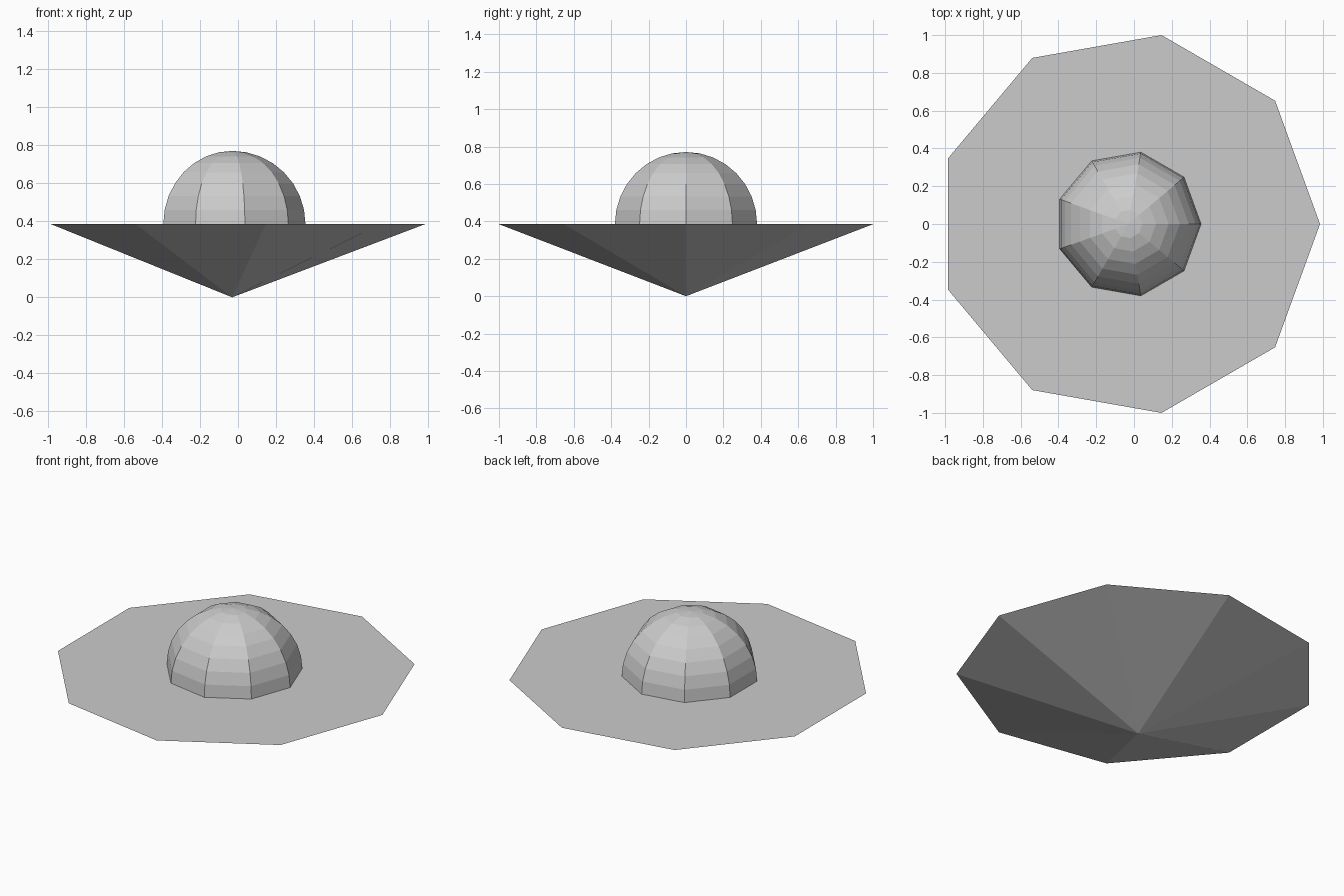
import bpy
import bmesh
import math

SIDES = 9
RIM_RADIUS = 1.0154
DOME_RADIUS = 0.386
RIM_Z = 0.385
CENTRE_X = -0.0307
BANDS = 8

cube = bpy.data.objects.get("Cube")
if cube:
    bpy.data.objects.remove(cube, do_unlink=True)

grey = bpy.data.materials.new("plain grey")
grey.use_nodes = True
colour = (0.6, 0.6, 0.6, 1)
grey.diffuse_color = colour
grey.node_tree.nodes["Principled BSDF"].inputs["Base Color"].default_value = colour


def add_object(name, bm):
    bmesh.ops.recalc_face_normals(bm, faces=bm.faces)
    mesh = bpy.data.meshes.new(name)
    bm.to_mesh(mesh)
    bm.free()
    mesh.materials.append(grey)
    obj = bpy.data.objects.new(name, mesh)
    obj.location = (CENTRE_X, 0, RIM_Z)
    bpy.context.collection.objects.link(obj)
    return obj


def add_ring(bm, radius, z):
    angles = [math.tau * i / SIDES for i in range(SIDES)]
    return [bm.verts.new((radius * math.cos(a), radius * math.sin(a), z)) for a in angles]


def add_fan(bm, ring, tip):
    for i in range(SIDES):
        bm.faces.new((ring[i], ring[(i + 1) % SIDES], tip))


# Inverted cone hull with a flat deck
bm = bmesh.new()
rim = add_ring(bm, RIM_RADIUS, 0)
bm.faces.new(rim)
add_fan(bm, rim, bm.verts.new((0, 0, -RIM_Z)))
add_object("saucer_hull", bm)

# Faceted half-sphere dome standing on the deck
bm = bmesh.new()
rings = []
for k in range(BANDS):
    a = math.pi / 2 * k / BANDS
    rings.append(add_ring(bm, DOME_RADIUS * math.cos(a), DOME_RADIUS * math.sin(a)))
for low, high in zip(rings, rings[1:]):
    for i in range(SIDES):
        j = (i + 1) % SIDES
        bm.faces.new((low[i], low[j], high[j], high[i]))
add_fan(bm, rings[-1], bm.verts.new((0, 0, DOME_RADIUS)))
bm.faces.new(rings[0])
add_object("dome", bm)
